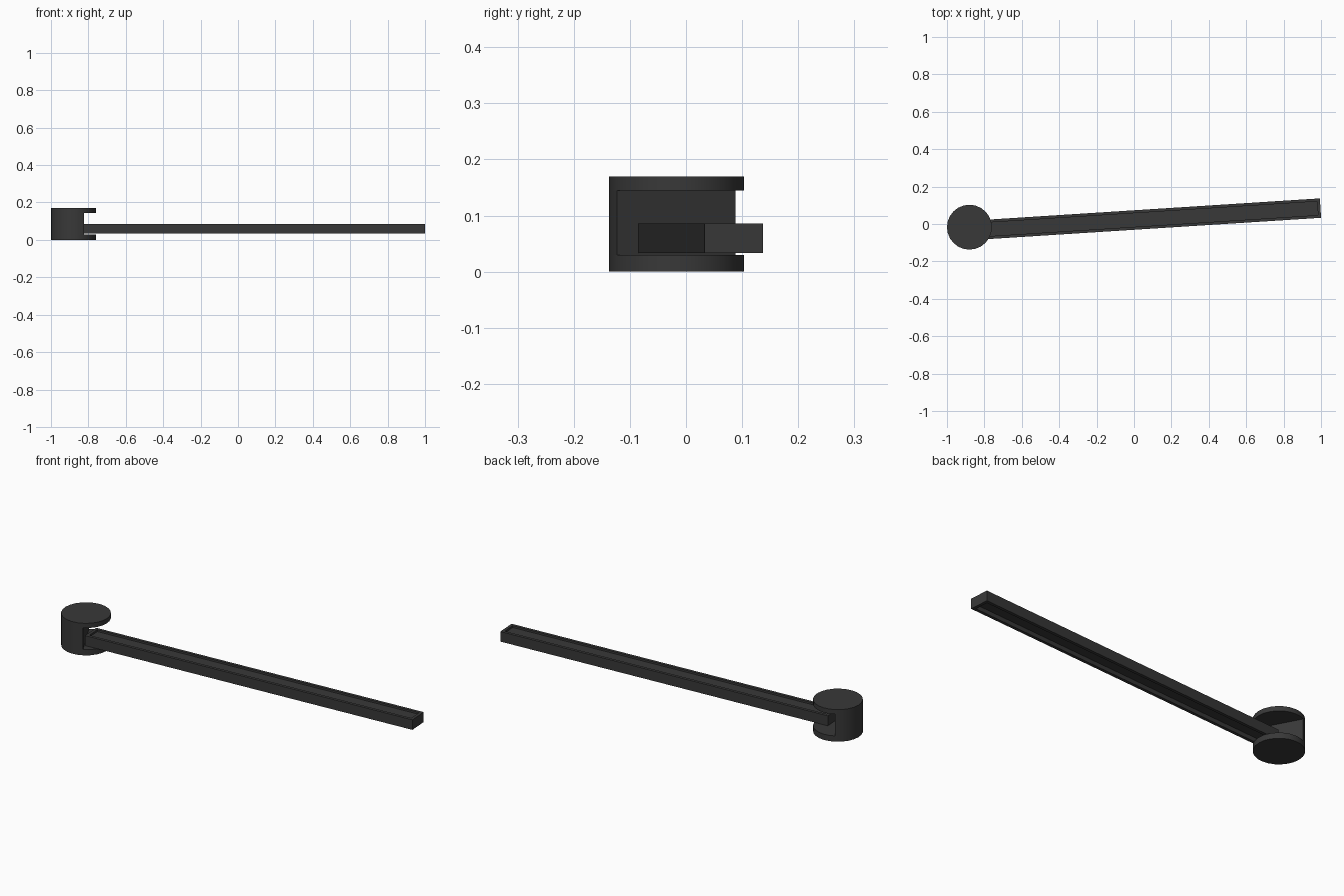
import bpy, bmesh, math
from mathutils import Matrix, Vector

if "Cube" in bpy.data.objects:
    bpy.data.objects.remove(bpy.data.objects["Cube"], do_unlink=True)

mat = bpy.data.materials.new("matte black")
mat.use_nodes = True
color = (0.04, 0.04, 0.04, 1)
mat.diffuse_color = color
mat.node_tree.nodes["Principled BSDF"].inputs["Base Color"].default_value = color

HUB = Vector((-0.88, -0.017, 0))
RADIUS = 0.12
SIDES = 24
TOP = 0.17
CUT_ANGLE = math.radians(28)     # direction the hub opening faces
ARM_ANGLE = math.radians(3.66)


def finish(name, bm, smooth=False):
    mesh = bpy.data.meshes.new(name)
    bmesh.ops.recalc_face_normals(bm, faces=bm.faces)
    bm.to_mesh(mesh)
    bm.free()
    mesh.materials.append(mat)
    obj = bpy.data.objects.new(name, mesh)
    bpy.context.collection.objects.link(obj)
    if smooth:
        bpy.ops.object.select_all(action="DESELECT")
        obj.select_set(True)
        bpy.context.view_layer.objects.active = obj
        bpy.ops.object.shade_smooth_by_angle(angle=math.radians(35))
    return obj


def hub_part(name, low, high, half=False):
    bm = bmesh.new()
    place = Matrix.Translation(HUB + Vector((0, 0, (low + high) / 2)))
    bmesh.ops.create_cone(bm, cap_ends=True, segments=SIDES, radius1=RADIUS,
                          radius2=RADIUS, depth=high - low, matrix=place)
    if half:
        normal = Vector((math.cos(CUT_ANGLE), math.sin(CUT_ANGLE), 0))
        bmesh.ops.bisect_plane(bm, geom=bm.verts[:] + bm.edges[:] + bm.faces[:],
                               plane_co=HUB, plane_no=normal, clear_outer=True)
        rim = [e for e in bm.edges if e.is_boundary]
        bmesh.ops.holes_fill(bm, edges=rim)
    return finish(name, bm, smooth=True)


# Hub: two round plates joined by a half cylinder
hub_part("hub_bottom_plate", 0, 0.03)
hub_part("hub_body", 0.03, 0.145, half=True)
hub_part("hub_top_plate", 0.145, TOP)

# Arm: long bar with a shallow recess above and a deeper one below
length, width, height = 1.843, 0.104, 0.053
bm = bmesh.new()
bmesh.ops.create_cube(bm, size=1, matrix=Matrix.Diagonal((length, width, height, 1)))
for side, depth in ((1, 0.01), (-1, 0.022)):
    bm.normal_update()
    face = max(bm.faces, key=lambda f: f.normal.z * side * f.calc_area())
    bmesh.ops.inset_region(bm, faces=[face], thickness=0.022)
    inner = bmesh.ops.extrude_discrete_faces(bm, faces=[face])["faces"][0]
    bmesh.ops.translate(bm, verts=inner.verts, vec=(0, 0, -side * depth))
arm = finish("arm", bm)
along = Vector((math.cos(ARM_ANGLE), math.sin(ARM_ANGLE), 0))
arm.location = Vector((0.997, 0.085, 0.0595)) - along * length / 2
arm.rotation_euler.z = ARM_ANGLE
